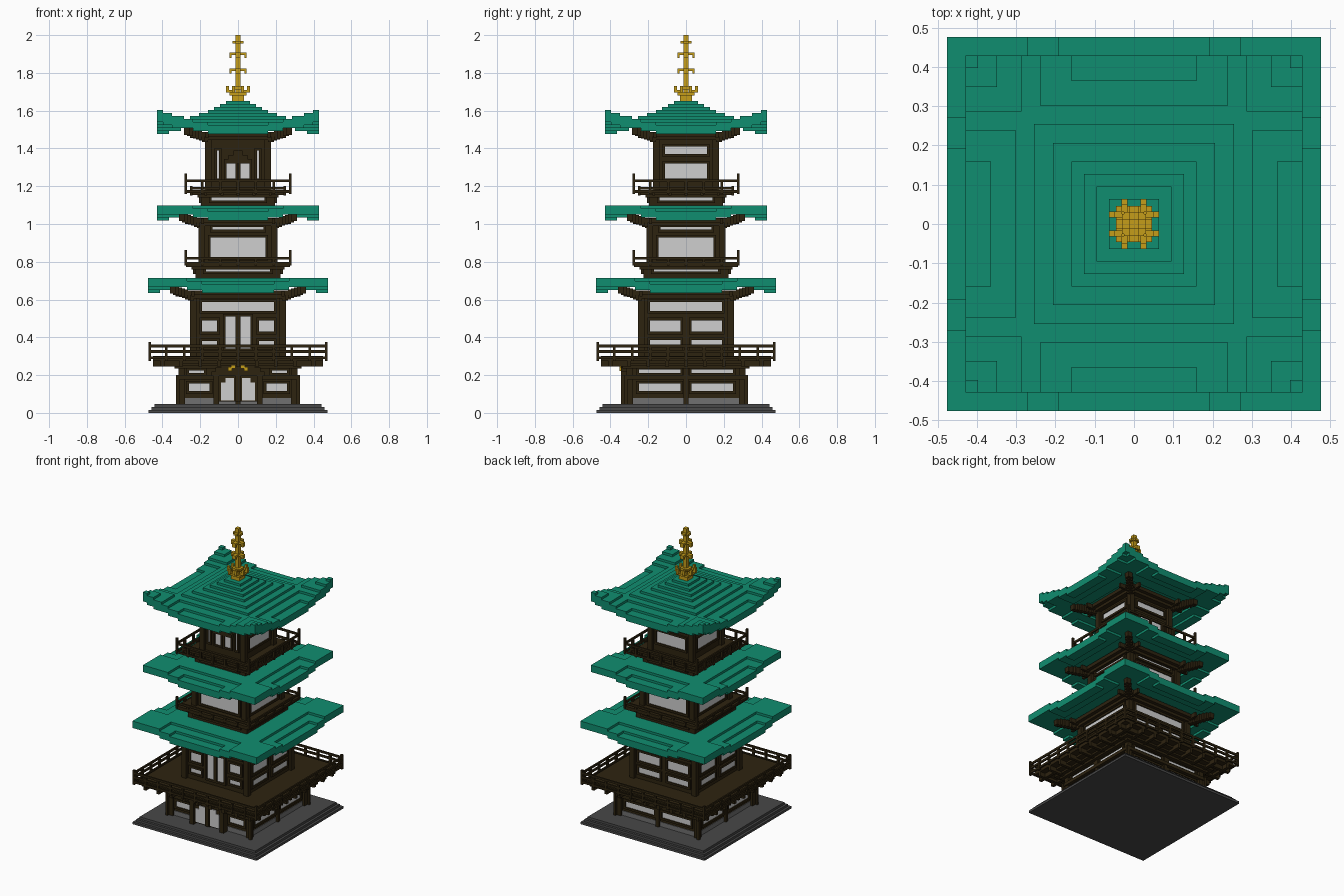
import bpy, bmesh
from mathutils import Matrix

cube = bpy.data.objects.get("Cube")
if cube:
    bpy.data.objects.remove(cube)

U = 2 / 126  # block size


def material(name, rgb):
    m = bpy.data.materials.new(name)
    m.use_nodes = True
    m.diffuse_color = (*rgb, 1)
    m.node_tree.nodes["Principled BSDF"].inputs["Base Color"].default_value = (*rgb, 1)
    return m


GREEN = material("roof green", (0.005, 0.27, 0.16))
BROWN = material("dark timber", (0.027, 0.017, 0.005))
WHITE = material("paper white", (0.62, 0.62, 0.62))
GOLD = material("gold", (0.56, 0.34, 0.01))
GREY = material("base stone", (0.065, 0.065, 0.065))
PALE = material("plinth stone", (0.16, 0.16, 0.16))


def finish(name, bm, mat):
    mesh = bpy.data.meshes.new(name)
    bmesh.ops.recalc_face_normals(bm, faces=bm.faces)
    bm.to_mesh(mesh)
    bm.free()
    mesh.materials.append(mat)
    bpy.context.collection.objects.link(bpy.data.objects.new(name, mesh))


def build(name, mat, boxes, turns=(0,)):
    """Join boxes (x0, x1, y0, y1, z0, z1), repeated at quarter turns."""
    bm = bmesh.new()
    for k in turns:
        spin = Matrix.Rotation(k * 1.5707963, 4, "Z")
        for x0, x1, y0, y1, z0, z1 in boxes:
            place = Matrix.Translation(((x0 + x1) / 2, (y0 + y1) / 2, (z0 + z1) / 2))
            size = Matrix.Diagonal((x1 - x0, y1 - y0, z1 - z0, 1))
            bmesh.ops.create_cube(bm, size=1, matrix=spin @ place @ size)
    finish(name, bm, mat)


ALL = (0, 1, 2, 3)
OTHERS = (1, 2, 3)


def slab(h, z0, z1):
    return (-h, h, -h, h, z0, z1)


def both(x0, x1, *rest):
    return [(x0, x1, *rest), (-x1, -x0, *rest)]


def panels(name, half, rects, turns=(0,), w=0.014):
    """White plates with timber frames on a wall, rects are (x0, x1, z0, z1)."""
    build(name + "_panels", WHITE, [(a, b, -half - 0.004, -half + 0.002, c, d) for a, b, c, d in rects], turns)
    y0, y1 = -half - 0.012, -half
    bars = []
    for a, b, c, d in rects:
        bars += [(a - w, a, y0, y1, c - w, d + w), (b, b + w, y0, y1, c - w, d + w),
                 (a, b, y0, y1, c - w, c), (a, b, y0, y1, d, d + w)]
    build(name + "_frames", BROWN, bars, turns)


def storey(name, half, z0, z1):
    """Wall core with corner posts and a top beam."""
    h = half
    build(name + "_walls", BROWN, [slab(h - 0.014, z0, z1)])
    build(name + "_posts", BROWN, [(h - 0.03, h + 0.004, -h - 0.004, -h + 0.03, z0, z1),
                                   (-h, h, -h, -h + 0.02, z1 - 0.02, z1)], ALL)


def eave_brackets(name, half, z):
    """Flared beams and stepped corner arms below a roof."""
    arms = [(half + i * U, half + (i + 2) * U, -half - (i + 2) * U, -half - i * U,
             z - 0.035 + i * 0.006, z + 0.01 + i * 0.006) for i in range(-1, 6)]
    cross = []
    for s in (-1, 1):
        x = s * (half - 0.012)
        cross.append((x - U / 2, x + U / 2, -half - 0.08, -half, z - 0.02, z + 0.01))
    build(name, BROWN, [slab(half + U, z - 0.03, z - 0.01), slab(half + 2.5 * U, z - 0.012, z + 0.012)])
    build(name + "_arms", BROWN, arms + cross, ALL)


def railing(name, half, z0, z1, bars, count):
    """Fence with tall corner posts, rails at the given heights and short posts."""
    t = 0.014
    boxes = [(half - t, half, -half, -half + t, z0, z1)]
    boxes += [(-half, half, -half + 0.002, -half + t - 0.002, b, b + t) for b in bars]
    for i in range(1, count):
        x = -half + 2 * half * i / count
        boxes.append((x - t / 2, x + t / 2, -half, -half + t, z0, bars[-1]))
    build(name, BROWN, boxes, ALL)


def roof(name, n, apex, cap, tip):
    """Stepped roof with upturned corners: a block height for each cell."""
    s = n / 27

    def level(i, j):
        a = i if i >= 0 else -1 - i
        b = j if j >= 0 else -1 - j
        d, m = max(a, b), min(a, b)
        if d >= n:
            return None
        h = -sum(d >= r for r in (4, 6, 8, 10, 13, 16))
        h -= (d >= 19 * s and m < 15 * s) + (d >= 23 * s and m < 10 * s)
        h += sum(m >= r * s for r in (18, 22, 25)[:tip])
        return min(h, cap)

    def under(h):
        return h - (4 if h > -6 else 3)

    bm = bmesh.new()

    def quad(pts):
        bm.faces.new([bm.verts.new((x * U, y * U, apex + z * U)) for x, y, z in pts])

    for i in range(-n, n):
        for j in range(-n, n):
            h = level(i, j)
            lo = under(h)
            square = [(i, j), (i + 1, j), (i + 1, j + 1), (i, j + 1)]
            quad([(x, y, h) for x, y in square])
            quad([(x, y, lo) for x, y in reversed(square)])
            for k, (di, dj) in enumerate([(0, -1), (1, 0), (0, 1), (-1, 0)]):
                p, q = square[k], square[(k + 1) % 4]
                g = level(i + di, j + dj)
                spans = [(lo, h)] if g is None else [(max(g, lo), h), (lo, min(under(g), h))]
                for z0, z1 in spans:
                    if z1 > z0:
                        quad([(*p, z0), (*q, z0), (*q, z1), (*p, z1)])
    mesh = bpy.data.meshes.new(name)
    bmesh.ops.remove_doubles(bm, verts=bm.verts, dist=0.0005)
    bm.to_mesh(mesh)
    bm.free()
    mesh.materials.append(GREEN)
    bpy.context.collection.objects.link(bpy.data.objects.new(name, mesh))


# Stone base
build("stone_base", GREY, [slab(0.475 - i * U, i * U, (i + 1) * U) for i in range(3)])

# Ground storey
storey("ground_storey", 0.31, 0.045, 0.26)
build("plinth", PALE, [slab(0.3, 0.045, 0.08)])
build("ground_beams", BROWN, [slab(0.322, 0.178, 0.2), slab(0.335, 0.235, 0.25)])
panels("ground_front", 0.298, both(0.15, 0.26, 0.115, 0.155) + both(0.18, 0.26, 0.21, 0.225))
panels("ground_sides", 0.298, both(0.03, 0.25, 0.115, 0.155) + both(0.03, 0.25, 0.21, 0.23), OTHERS)
build("ground_posts", BROWN, [(-0.012, 0.012, -0.315, -0.29, 0.045, 0.25)]
      + both(0.31, 0.328, -0.328, -0.31, 0.045, 0.2), ALL)

# Entrance with stepped gable
build("entrance_porch", BROWN, both(0.1, 0.13, -0.345, -0.29, 0.045, 0.22)
      + [(-0.1, 0.1, -0.33, -0.29, 0.06, 0.22), (-0.012, 0.012, -0.342, -0.3, 0.06, 0.2)]
      + [(-w, w, -0.345, -0.29, z, z + 0.024) for w, z in
         ((0.14, 0.195), (0.12, 0.215), (0.09, 0.235), (0.06, 0.255), (0.03, 0.272))])
build("entrance_doors", WHITE, both(0.02, 0.09, -0.335, -0.325, 0.065, 0.16)
      + both(0.02, 0.065, -0.335, -0.325, 0.16, 0.185))
build("entrance_ornament", GOLD, [(-0.02, 0.02, -0.353, -0.345, 0.25, 0.27)]
      + both(0.012, 0.038, -0.353, -0.345, 0.235, 0.256) + both(0.032, 0.053, -0.353, -0.345, 0.222, 0.242))

# Lower balcony
build("lower_balcony", BROWN, [slab(0.36, 0.25, 0.265), slab(0.4, 0.262, 0.28), slab(0.45, 0.275, 0.3)])
build("lower_balcony_joists", BROWN, [(x / 10 - 0.01, x / 10 + 0.01, -0.45, -0.3, 0.245, 0.28)
                                      for x in range(-4, 5)], ALL)
railing("lower_railing", 0.475, 0.275, 0.375, (0.285, 0.318, 0.347), 10)

# Second storey
storey("second_storey", 0.25, 0.3, 0.64)
panels("second_top", 0.238, [(-0.19, 0.19, 0.54, 0.588)], ALL)
panels("second_front", 0.238, both(0.11, 0.19, 0.43, 0.49) + both(0.11, 0.19, 0.35, 0.38)
       + both(0.012, 0.065, 0.34, 0.51))
panels("second_sides", 0.238, both(0.03, 0.19, 0.43, 0.49) + both(0.03, 0.19, 0.345, 0.385), OTHERS)
eave_brackets("second_brackets", 0.25, 0.636)
roof("lower_roof", 30, 0.715 + 6 * U, -6, 1)


def upper_balcony(name, half, z, deck, post_top, bar):
    """Slitted base, flaring deck and railing above a roof."""
    build(name, BROWN, [slab(half, z, deck), slab(half + 0.02, deck - 0.025, deck),
                        slab(half + 0.05, deck - 0.012, deck + 0.012)])
    panels(name + "_base", half, [(-half + 0.055, half - 0.055, z + 0.034, z + 0.05)], ALL)
    railing(name + "_railing", 0.283, deck - 0.005, post_top, (deck, bar), 6)


# Third storey
upper_balcony("middle_balcony", 0.225, 0.715, 0.785, 0.862, 0.812)
storey("third_storey", 0.205, 0.78, 1.02)
panels("third", 0.193, [(-0.145, 0.145, 0.82, 0.928), (-0.135, 0.135, 0.97, 0.985)], ALL)
eave_brackets("third_brackets", 0.2, 1.02)
roof("middle_roof", 27, 1.097 + 6 * U, -6, 2)

# Top storey
upper_balcony("upper_balcony", 0.195, 1.09, 1.165, 1.268, 1.222)
railing("upper_low_rail", 0.255, 1.15, 1.2, (1.182,), 6)
storey("top_storey", 0.17, 1.16, 1.48)
panels("top_sides", 0.158, [(-0.11, 0.11, 1.24, 1.32), (-0.11, 0.11, 1.37, 1.41)], OTHERS)
panels("top_front", 0.158, both(0.014, 0.06, 1.24, 1.32) + both(0.1, 0.112, 1.24, 1.39), w=0.012)
build("top_door_arch", BROWN, [(-w, w, -0.176, -0.15, z, z + 0.024) for w, z in
                               ((0.075, 1.32), (0.05, 1.342), (0.025, 1.364))])
eave_brackets("top_brackets", 0.175, 1.476)
roof("top_roof", 27, 1.65, 0, 3)

# Gold spire
build("spire", GOLD, [slab(0.032, 1.645, 1.685), slab(0.046, 1.68, 1.695), slab(0.013, 1.68, 2.0)])
build("spire_prongs", GOLD, both(0.016, 0.032, -0.063, -0.03, 1.695, 1.71)
      + both(0.016, 0.032, -0.063, -0.048, 1.705, 1.73)
      + [(-0.025, 0.025, -0.03, 0, 1.712, 1.727)], ALL)
arms = [(-0.013, 0.013, -r, 0, z, z + 0.014) for r, z in ((0.046, 1.81), (0.046, 1.895), (0.03, 1.955))]
tips = [(-0.013, 0.013, -0.046, -0.034, z, z + 0.018) for z in (1.798, 1.88)]
build("spire_arms", GOLD, arms + tips, ALL)
